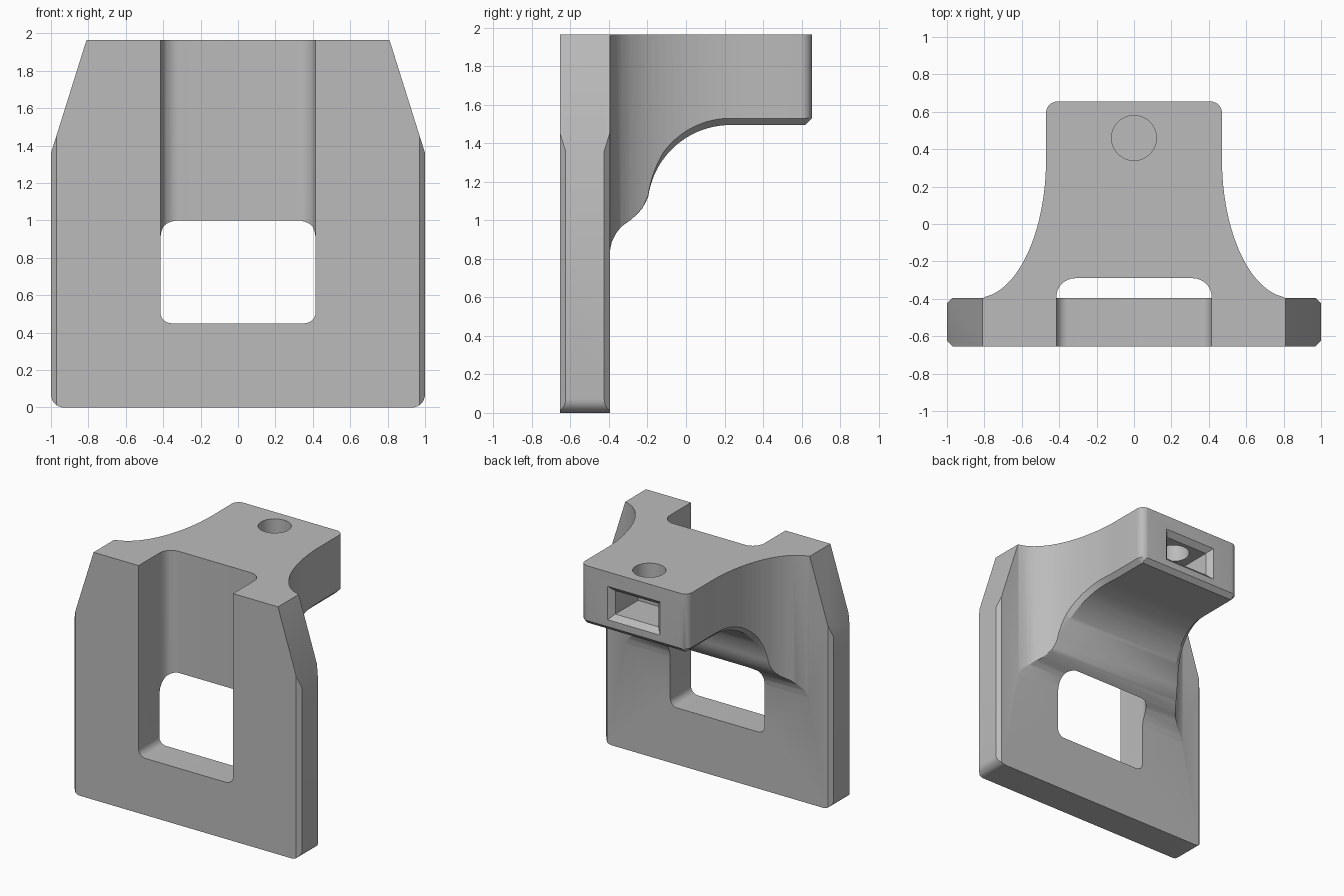
import bpy, bmesh, math
from mathutils import Vector

cube = bpy.data.objects.get("Cube")
if cube:
    bpy.data.objects.remove(cube, do_unlink=True)

TOP, FRONT, PLATE_BACK, ARM_END = 1.965, -0.655, -0.395, 0.655

grey = bpy.data.materials.new("plain grey")
grey.use_nodes = True
grey.diffuse_color = (0.5, 0.5, 0.5, 1)
grey.node_tree.nodes["Principled BSDF"].inputs["Base Color"].default_value = (0.5, 0.5, 0.5, 1)


def loft(name, rings):
    """Skin a closed solid over rings with equal point counts."""
    bm = bmesh.new()
    loops = [[bm.verts.new(p) for p in ring] for ring in rings]
    n = len(loops[0])
    for a, b in zip(loops, loops[1:]):
        for i in range(n):
            j = (i + 1) % n
            bm.faces.new((a[i], a[j], b[j], b[i]))
    bm.faces.new(loops[0])
    bm.faces.new(loops[-1])
    bmesh.ops.recalc_face_normals(bm, faces=bm.faces)
    mesh = bpy.data.meshes.new(name)
    bm.to_mesh(mesh)
    bm.free()
    mesh.materials.append(grey)
    obj = bpy.data.objects.new(name, mesh)
    bpy.context.collection.objects.link(obj)
    return obj


def prism(name, outline, axis, lo, hi):
    """Extrude an outline along y (x,z points) or z (x,y points)."""
    place = {"y": lambda a, b, d: (a, d, b), "z": lambda a, b, d: (a, b, d)}[axis]
    return loft(name, [[place(a, b, d) for a, b in outline] for d in (lo, hi)])


def rounded(corners, steps=8):
    """Outline from (a, b, radius) corners, filleting where radius > 0."""
    out = []
    for i, (a, b, r) in enumerate(corners):
        p = Vector((a, b))
        if not r:
            out.append((a, b))
            continue
        u = (Vector(corners[i - 1][:2]) - p).normalized() * r
        v = (Vector(corners[(i + 1) % len(corners)][:2]) - p).normalized() * r
        for k in range(steps + 1):
            t = k / steps * math.pi / 2
            out.append(tuple(p + u * (1 - math.sin(t)) + v * (1 - math.cos(t))))
    return out


def combine(target, tool, operation):
    mod = target.modifiers.new("combine", 'BOOLEAN')
    mod.operation, mod.object, mod.solver = operation, tool, 'EXACT'
    bpy.context.view_layer.objects.active = target
    bpy.ops.object.modifier_apply(modifier=mod.name)
    bpy.data.objects.remove(tool, do_unlink=True)


def interp(curve, y):
    for (y0, v0), (y1, v1) in zip(curve, curve[1:]):
        if y <= y1:
            return v0 + (v1 - v0) * max(0, y - y0) / (y1 - y0)
    return curve[-1][1]


# Mounting plate: tapered front outline trimmed by a chamfered plan
bracket = prism("mounting_bracket", rounded([
    (-1, 0, 0.07), (1, 0, 0.07), (1, 1.36, 0), (0.81, TOP, 0),
    (-0.81, TOP, 0), (-1, 1.36, 0)]), "y", FRONT, PLATE_BACK)
c = 0.03
plan = [(s * x, y) for s, pts in (
    (1, [(1 - c, FRONT), (1, FRONT + c), (1, PLATE_BACK - c), (1 - c, PLATE_BACK)]),
    (-1, [(1 - c, PLATE_BACK), (1, PLATE_BACK - c), (1, FRONT + c), (1 - c, FRONT)]))
    for x, y in pts]
combine(bracket, prism("plate_plan", plan, "z", -0.1, 2.1), 'INTERSECT')

# Arm half width along y: flared root, straight sides, rounded end corners
width = [(-0.5, 0.8)]
for k in range(25):
    t = k / 24 * math.pi / 2
    width.append((0.35 - 0.745 * math.cos(t), min(0.805, 0.84 - 0.37 * math.sin(t))))
for k in range(9):
    t = k / 8 * math.pi / 2
    width.append((ARM_END - 0.06 + 0.06 * math.sin(t), 0.41 + 0.06 * math.cos(t)))

# Arm underside along y: root fillet, arch, flat, chamfered end
under = [(-0.5, 0.84), (-0.395, 0.84), (-0.385, 0.89), (-0.365, 0.93), (-0.335, 0.968),
         (-0.29, 1.0), (-0.25, 1.035), (-0.225, 1.065), (-0.207, 1.1)]
for k in range(21):
    t = math.radians(8 + 82 * k / 20)
    under.append((0.23 - 0.43 * math.cos(t), 1.065 + 0.43 * math.sin(t)))
under += [(ARM_END - 0.035, 1.495), (ARM_END, 1.53)]
edge = [(-0.5, 0.002), (-0.22, 0.003), (-0.12, 0.035), (ARM_END - 0.035, 0.035), (ARM_END, 0.002)]

stations = []
for y in sorted(p[0] for p in width + under):
    if not stations or y - stations[-1] > 0.0008:
        stations.append(y)
rings = []
for y in stations:
    w, z, e = interp(width, y), interp(under, y), interp(edge, y)
    rings.append([(w, y, TOP), (w, y, z + e), (w - e, y, z),
                  (e - w, y, z), (-w, y, z + e), (-w, y, TOP)])
combine(bracket, loft("arm", rings), 'UNION')

# Open slot down the front, forming the window below the arm
slot = prism("slot", rounded([(-0.415, 0.45, 0.06), (0.415, 0.45, 0.06),
                              (0.415, 2.2, 0), (-0.415, 2.2, 0)]), "y", -0.8, 0)
combine(slot, prism("slot_plan", rounded([
    (-0.415, -0.75, 0), (0.415, -0.75, 0), (0.415, -0.29, 0.1), (-0.415, -0.29, 0.1)]),
    "z", 0.2, 2.1), 'INTERSECT')
combine(bracket, slot, 'DIFFERENCE')

# Pocket in the arm end with a flared mouth
pocket = []
for y, grow in ((0.33, 0), (ARM_END - 0.04, 0), (ARM_END, 0.04), (ARM_END + 0.01, 0.05)):
    x, lo, hi = 0.19 + grow, 1.625 - grow, 1.81 + grow
    pocket.append([(-x, y, lo), (x, y, lo), (x, y, hi), (-x, y, hi)])
combine(bracket, loft("pocket", pocket), 'DIFFERENCE')

# Bolt hole from the top into the pocket
circle = [(0.12 * math.cos(a), 0.46 + 0.12 * math.sin(a))
          for a in (k * math.tau / 48 for k in range(48))]
combine(bracket, prism("bolt_hole", circle, "z", 1.72, 2.1), 'DIFFERENCE')

bpy.ops.object.select_all(action='DESELECT')
bracket.select_set(True)
bpy.context.view_layer.objects.active = bracket
bpy.ops.object.shade_smooth_by_angle(angle=math.radians(25))
